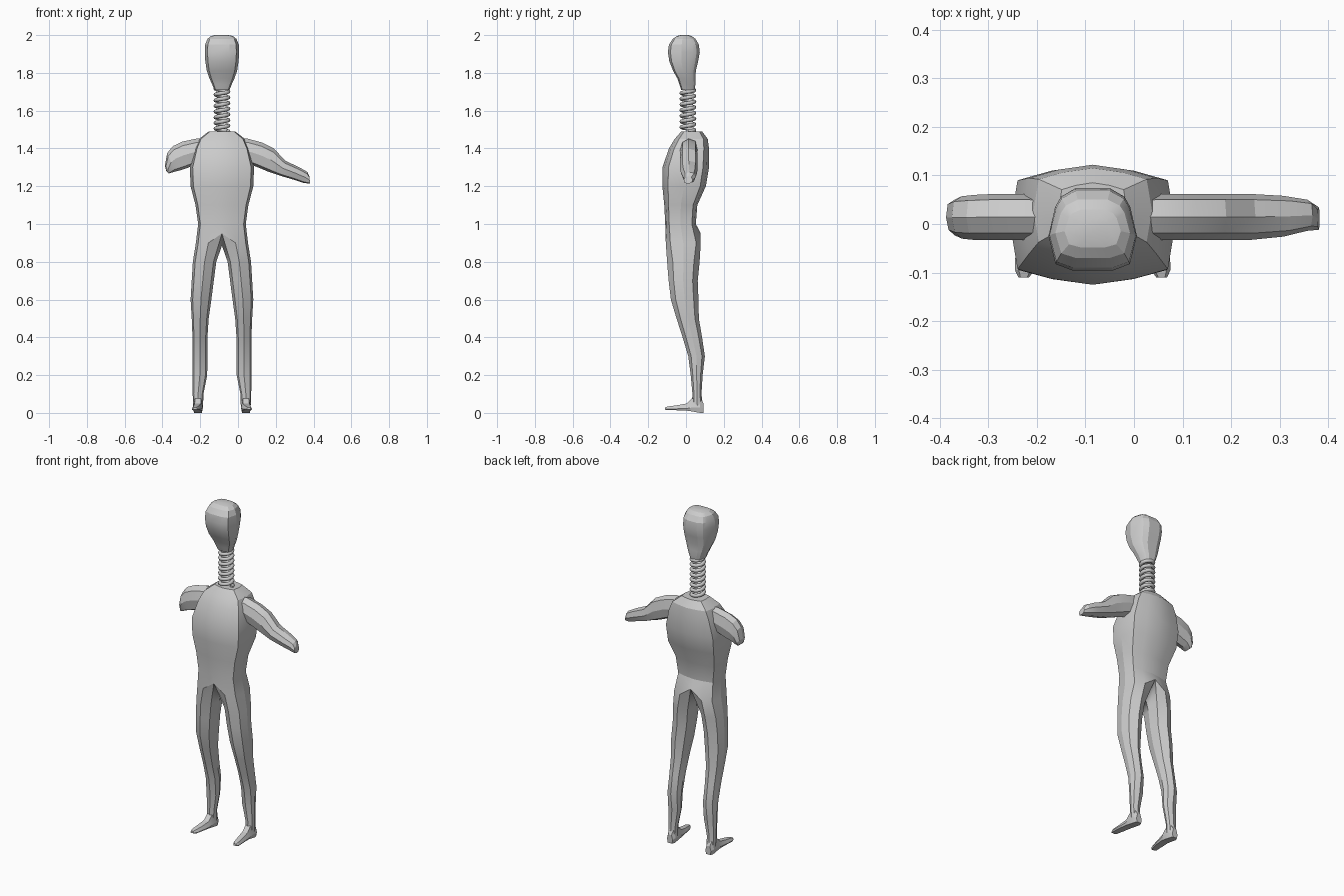
import bpy, bmesh, math

CX = -0.085                      # body centre line
mat = bpy.data.materials.new("plain grey")
mat.diffuse_color = (0.6, 0.6, 0.6, 1)


def finish(bm, name, angle=None):
    bmesh.ops.recalc_face_normals(bm, faces=bm.faces)
    me = bpy.data.meshes.new(name)
    bm.to_mesh(me)
    bm.free()
    me.materials.append(mat)
    ob = bpy.data.objects.new(name, me)
    bpy.context.collection.objects.link(ob)
    if angle:
        bpy.ops.object.select_all(action='DESELECT')
        ob.select_set(True)
        bpy.context.view_layer.objects.active = ob
        bpy.ops.object.shade_smooth_by_angle(angle=math.radians(angle))
    return ob


def bridge(bm, a, b, closed=True):
    n = len(a)
    for i in range(n if closed else n - 1):
        j = (i + 1) % n
        bm.faces.new((a[i], a[j], b[j], b[i]))


def loft(bm, rings):
    loops = [[bm.verts.new(p) for p in r] for r in rings]
    for a, b in zip(loops, loops[1:]):
        bridge(bm, a, b)
    bm.faces.new(loops[0])
    bm.faces.new(loops[-1])


def mirror(ob):
    ob.location.x = CX
    m = ob.modifiers.new("mirror", 'MIRROR')
    m.merge_threshold = 0.0005


# Body: half torso strip flowing into one leg, mirrored
TORSO = [  # z, half width, front y, back y
    (1.49, .07, -.025, .085), (1.45, .122, -.06, .115), (1.40, .145, -.09, .122),
    (1.30, .17, -.125, .122), (1.20, .166, -.125, .105), (1.10, .14, -.115, .06),
    (1.00, .126, -.11, .052), (.92, .138, -.107, .078)]
LEG = [  # z, inner x, outer x, front y, back y
    (.80, .03, .154, -.10, .072), (.70, .043, .16, -.092, .062), (.60, .056, .166, -.08, .066),
    (.50, .07, .16, -.05, .068), (.40, .077, .156, -.018, .085), (.30, .077, .156, .012, .10),
    (.20, .078, .156, .025, .088), (.10, .098, .155, .034, .082), (.03, .10, .152, .03, .09)]
bm = bmesh.new()
strips = []
for k, (z, w, f, b) in enumerate(TORSO):
    m, h = (f + b) / 2, (b - f) / 2
    last = k == len(TORSO) - 1
    pts = [(0, -1), (.5, -.9), (.91, -.74), (1, 0), (.91, .74), (.5, .9), (0, 1)]
    if last:
        pts[1], pts[5] = (.52, -1), (.52, 1)
    strips.append([bm.verts.new((w * x, m + h * y,
                   z + ((.03 if x == 0 else -.02) if last else 0))) for x, y in pts])
for a, b in zip(strips, strips[1:]):
    bridge(bm, a, b, False)
bm.faces.new(strips[0])
prev = strips[-1] + [bm.verts.new((0, -.01, .886))]
for z, xi, xo, f, b in LEG:
    m, h, w = (f + b) / 2, (b - f) / 2, xo - xi
    pts = [(.12, -.65), (.5, -1), (.9, -.65), (1, 0), (.9, .65), (.5, 1), (.12, .65), (0, 0)]
    ring = [bm.verts.new((xi + w * x, m + h * y, z)) for x, y in pts]
    bridge(bm, prev, ring)
    prev = ring
bm.faces.new(prev)
mirror(finish(bm, "body", 20))

# Feet
FOOT = [  # y, centre x, half width, bottom z, top z
    (.093, .127, .018, .012, .05), (.075, .127, .026, .006, .085), (.03, .127, .027, .008, .075),
    (.005, .128, .027, .012, .05), (-.05, .134, .025, .014, .04), (-.095, .14, .02, .014, .034),
    (-.11, .142, .011, .017, .029)]
bm = bmesh.new()
loft(bm, [[(c + w * x, y, lo + (hi - lo) * t) for x, t in
           ((-.8, 0), (.8, 0), (1, .3), (.6, 1), (-.6, 1), (-1, .3))]
          for y, c, w, lo, hi in FOOT])
bm.verts.ensure_lookup_table()
for v in bm.verts:
    if v.co.y > .07 and v.co.z < .02:
        v.co.z = 0
mirror(finish(bm, "foot", 20))


# Arms: rings between matching upper and lower outline points
def arm(name, rows):
    bm = bmesh.new()
    rings = []
    for xu, zu, xl, zl, f, b in rows:
        m, h = (f + b) / 2, (b - f) / 2
        rings.append([(xl + (xu - xl) * t, m + h * s, zl + (zu - zl) * t) for s, t in
                      ((0, 1), (.75, .9), (1, .5), (.75, .12), (0, 0), (-.75, .1), (-1, .5), (-.7, .85))])
    loft(bm, rings)
    finish(bm, name, 20)


arm("long_arm", [  # upper x, z, lower x, z, front y, back y
    (.00, 1.45, .00, 1.34, -.03, .06), (.05, 1.452, .06, 1.318, -.033, .062),
    (.125, 1.432, .11, 1.298, -.033, .062), (.19, 1.40, .165, 1.275, -.033, .062),
    (.25, 1.335, .225, 1.255, -.033, .062), (.325, 1.30, .29, 1.236, -.026, .058),
    (.368, 1.275, .345, 1.218, -.014, .05), (.378, 1.252, .382, 1.213, -.012, .035)])
arm("short_arm", [
    (-.17, 1.45, -.17, 1.34, -.03, .06), (-.22, 1.452, -.235, 1.31, -.033, .062),
    (-.295, 1.436, -.275, 1.294, -.033, .062), (-.345, 1.412, -.31, 1.283, -.033, .06),
    (-.375, 1.375, -.335, 1.277, -.03, .057), (-.387, 1.31, -.352, 1.272, -.023, .05),
    (-.38, 1.28, -.367, 1.267, -.015, .04)])

# Head: rounded square rings
HEAD = [  # z, half width, front y, back y
    (1.71, .04, -.025, .045), (1.74, .052, -.035, .05), (1.77, .066, -.045, .05),
    (1.81, .08, -.068, .052), (1.86, .088, -.088, .064), (1.91, .091, -.096, .073),
    (1.95, .089, -.09, .068), (1.98, .077, -.07, .05), (1.995, .058, -.048, .03), (2.0, .035, -.028, .012)]
SECTION = [(.45, -1), (.84, -.84), (1, -.15), (.85, .55), (.72, .8), (.4, 1)]
SECTION += [(-x, y) for x, y in reversed(SECTION)]
bm = bmesh.new()
loft(bm, [[(CX + w * x, (f + b) / 2 + (b - f) / 2 * y, z) for x, y in SECTION]
          for z, w, f, b in HEAD])
finish(bm, "head", 20)

# Neck spring: helix swept with a small round wire
TURNS, SEG, R, WIRE = 7.5, 20, .034, .0105
bm = bmesh.new()
rings = []
for i in range(int(TURNS * SEG) + 1):
    a = 2 * math.pi * i / SEG
    z = 1.49 + .225 * i / (TURNS * SEG)
    ring = []
    for k in range(8):
        t = 2 * math.pi * k / 8
        r = R + WIRE * math.cos(t)
        ring.append((CX + r * math.cos(a), .01 + r * math.sin(a), z + WIRE * math.sin(t)))
    rings.append(ring)
loft(bm, rings)
finish(bm, "neck_spring", 50)
